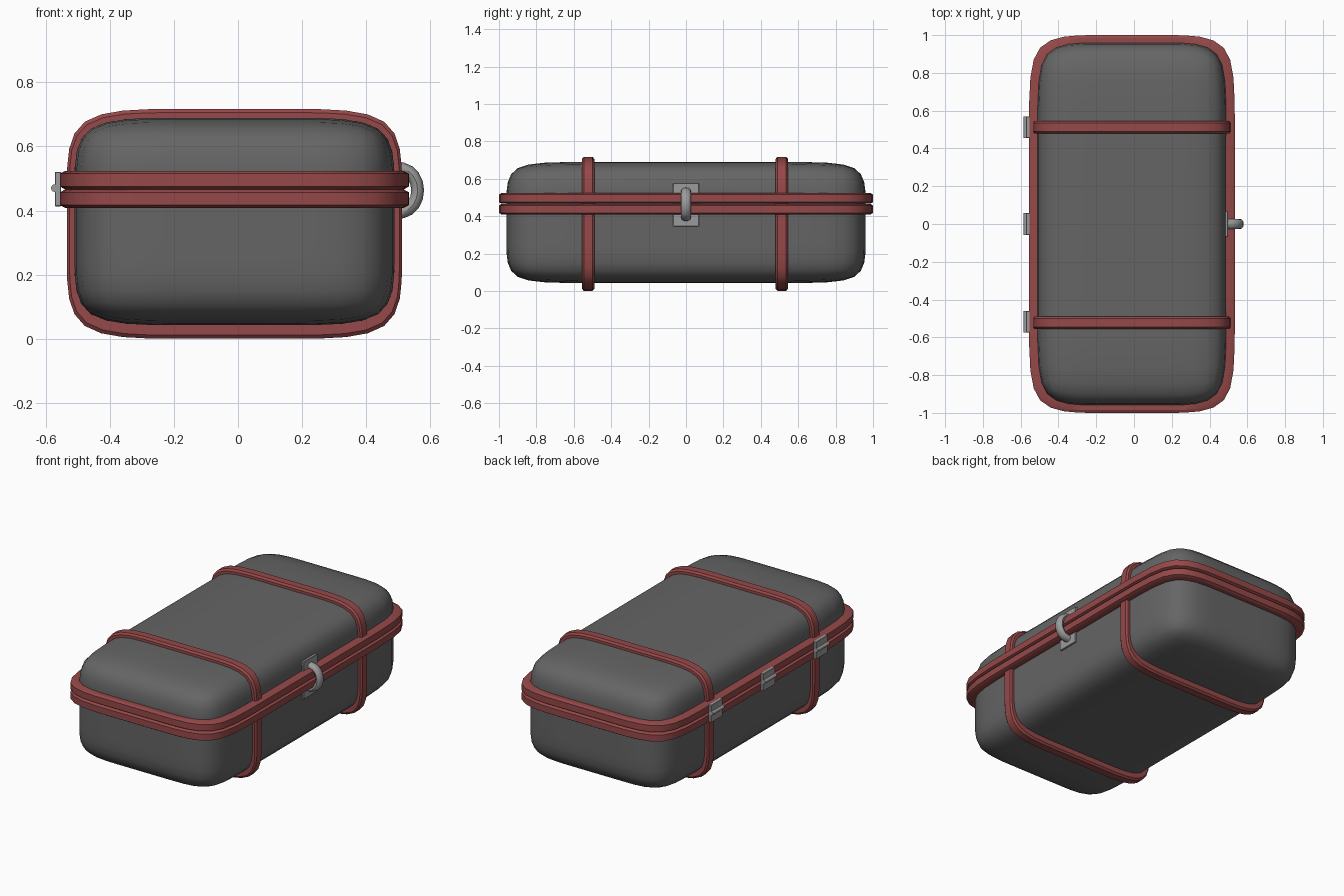
import bpy, bmesh, math
from mathutils import Vector

if "Cube" in bpy.data.objects:
    bpy.data.objects.remove(bpy.data.objects["Cube"])

CX = -0.011                      # the case sits slightly off centre, the handle balances it
CUT = (0.19, 0.60, 0.12)         # where the flat middles end, per axis
BODY_C, BODY_H = Vector((CX, 0, 0.366)), Vector((0.50, 0.96, 0.324))


def material(name, rgb):
    m = bpy.data.materials.new(name)
    m.diffuse_color = (*rgb, 1)
    m.use_nodes = True
    m.node_tree.nodes["Principled BSDF"].inputs["Base Color"].default_value = m.diffuse_color
    return m


GREY = material("dark_grey", (0.13, 0.13, 0.13))
RED = material("red_trim", (0.30, 0.065, 0.065))
METAL = material("light_metal", (0.33, 0.33, 0.33))


def finish(name, bm, mat, angle=35):
    bmesh.ops.recalc_face_normals(bm, faces=bm.faces)
    me = bpy.data.meshes.new(name)
    bm.to_mesh(me)
    bm.free()
    ob = bpy.data.objects.new(name, me)
    bpy.context.collection.objects.link(ob)
    me.materials.append(mat)
    bpy.ops.object.select_all(action='DESELECT')
    ob.select_set(True)
    bpy.context.view_layer.objects.active = ob
    bpy.ops.object.shade_smooth_by_angle(angle=math.radians(angle))
    return ob


def box(name, c, size, mat, bevel=0.003):
    bm = bmesh.new()
    bmesh.ops.create_cube(bm, size=1)
    for v in bm.verts:
        v.co = Vector(c) + v.co * Vector(size)
    bmesh.ops.bevel(bm, geom=bm.edges[:], offset=bevel, segments=1, affect='EDGES')
    return finish(name, bm, mat)


def soft_loop(ha, hb, ca, cb, n=4):
    """Closed cubic spline through a rectangular cage, matching the body outline."""
    q = [(-ca, hb), (ca, hb), (ha, hb), (ha, cb), (ha, -cb), (ha, -hb)]
    q += [(-a, -b) for a, b in q]
    # remove the ordering seam: go around the cage by angle
    q.sort(key=lambda p: math.atan2(p[1], p[0]))
    out = []
    for i in range(len(q)):
        p = [Vector(q[(i + k) % len(q)]) for k in range(4)]
        for s in range(n):
            t = s / n
            w = ((1 - t) ** 3, 3 * t**3 - 6 * t**2 + 4, -3 * t**3 + 3 * t**2 + 3 * t + 1, t**3)
            out.append(sum((p[k] * w[k] for k in range(4)), Vector((0, 0))) / 6)
    return out


def ring(name, axes, centre, half, grow, width):
    """Rounded band around the body lying in the plane of the two given axes."""
    a, b = axes
    c = 3 - a - b
    prof = [(-0.4, -1), (0.65, -1), (1, -0.7), (1, 0.7), (0.65, 1), (-0.4, 1)]
    bm = bmesh.new()
    rows = []
    for d, w in prof:
        row = []
        for p in soft_loop(half[a] + grow[0] * d, half[b] + grow[1] * d, CUT[a], CUT[b]):
            co = Vector(centre)
            co[a] += p[0]
            co[b] += p[1]
            co[c] += w * width / 2
            row.append(bm.verts.new(co))
        rows.append(row)
    n = len(rows[0])
    for r in range(len(rows)):
        r0, r1 = rows[r], rows[(r + 1) % len(rows)]
        for i in range(n):
            j = (i + 1) % n
            bm.faces.new((r0[i], r0[j], r1[j], r1[i]))
    return finish(name, bm, RED, 30)


# Case body: a cage box with cuts, softened by subdivision
bm = bmesh.new()
bmesh.ops.create_cube(bm, size=2)
for v in bm.verts:
    v.co = v.co * BODY_H
for ax in range(3):
    for s in (-1, 1):
        n = Vector((0, 0, 0))
        n[ax] = 1
        bmesh.ops.bisect_plane(bm, geom=bm.verts[:] + bm.edges[:] + bm.faces[:],
                               plane_co=n * CUT[ax] * s, plane_no=n)
for v in bm.verts:
    v.co += BODY_C
body = finish("case_body", bm, GREY, 180)
sub = body.modifiers.new("soften", 'SUBSURF')
sub.levels = sub.render_levels = 2

# Rim bands where lid and base meet
ring("lid_rim", (0, 1), (CX, 0, 0.495), BODY_H, (0.045, 0.04), 0.057)
ring("base_rim", (0, 1), (CX, 0, 0.437), BODY_H, (0.045, 0.04), 0.057)

# Straps wrapped around the case
for y, side in ((-0.523, "front"), (0.512, "back")):
    ring(side + "_strap", (0, 2), (CX, y, 0.3585), (0.5, 0, 0.3265), (0.023, 0.032), 0.066)

# Hinges on the left side: leaf plate plus knuckle
for y, tag in ((-0.517, "front"), (0, "middle"), (0.512, "back")):
    box(tag + "_hinge_leaf", (-0.562, y, 0.467), (0.02, 0.114, 0.108), METAL, 0.002)
    bm = bmesh.new()
    bmesh.ops.create_cone(bm, cap_ends=True, segments=12, radius1=0.012, radius2=0.012, depth=0.114)
    for v in bm.verts:
        x, h, z = v.co.x, v.co.z, v.co.y
        v.co = Vector((-0.572 + x, y + h, 0.470 + z))
    finish(tag + "_hinge_knuckle", bm, METAL)

# Handle plate and curved grip on the right side
box("handle_plate", (0.480, 0, 0.461), (0.036, 0.138, 0.234), METAL)
bm = bmesh.new()
path = [(0.46, 0.076)] + [(0.505 + 0.056 * math.cos(t), 0.068 * math.sin(t))
                          for t in (math.radians(80 - 20 * i) for i in range(9))] + [(0.46, -0.076)]
path = [Vector(p) for p in path]
rows = []
for i, p in enumerate(path):
    d = (path[min(i + 1, len(path) - 1)] - path[max(i - 1, 0)]).normalized()
    nrm = Vector((-d.y, d.x))
    row = []
    for k in range(12):
        t = 2 * math.pi * k / 12
        o = p + nrm * 0.020 * math.cos(t)
        row.append(bm.verts.new((o.x, 0.027 * math.sin(t), 0.463 + o.y)))
    rows.append(row)
for r0, r1 in zip(rows, rows[1:]):
    for k in range(12):
        bm.faces.new((r0[k], r0[(k + 1) % 12], r1[(k + 1) % 12], r1[k]))
bm.faces.new(rows[0])
bm.faces.new(rows[-1])
finish("handle_grip", bm, METAL, 40)
